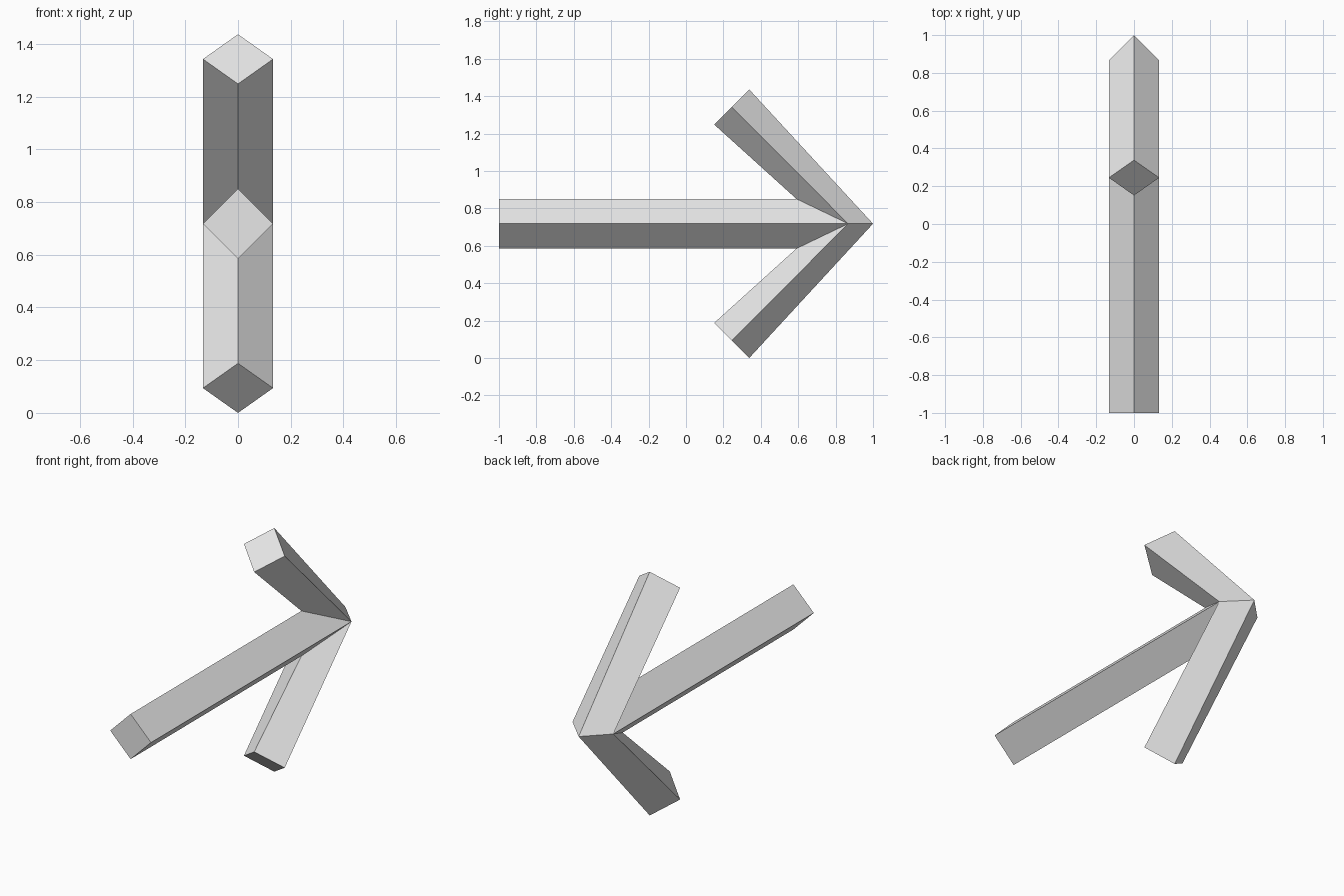
import bpy, bmesh
from mathutils import Vector

if "Cube" in bpy.data.objects:
    bpy.data.objects.remove(bpy.data.objects["Cube"])

C = 0.718    # height of the arrow's axis
R = 0.133    # half diagonal of the square bars

grey = bpy.data.materials.new("light_grey")
grey.diffuse_color = (0.8, 0.8, 0.8, 1.0)
grey.use_nodes = True
grey.node_tree.nodes["Principled BSDF"].inputs["Base Color"].default_value = grey.diffuse_color

# Shared mitre points where the three bars meet (heights relative to the axis)
TIP = (0, 1.0, 0)
RIGHT, LEFT = (R, 1 - R, 0), (-R, 1 - R, 0)
UPPER, LOWER = (0, 0.59, R), (0, 0.59, -R)


def bar(name, end, joint):
    """Four-sided bar from a capped end ring to its mitred joint ring."""
    bm = bmesh.new()
    a = [bm.verts.new(Vector(p) + Vector((0, 0, C))) for p in end]
    b = [bm.verts.new(Vector(p) + Vector((0, 0, C))) for p in joint]
    bm.faces.new(a)
    for i in range(4):
        j = (i + 1) % 4
        bm.faces.new((a[j], a[i], b[i], b[j]))
    # outward normals: the end cap must face away from the joint
    cap = bm.faces[:][0]
    cap.normal_update()
    mid = sum((v.co for v in b), Vector()) / 4
    if cap.normal.dot(cap.calc_center_median() - mid) < 0:
        bmesh.ops.reverse_faces(bm, faces=bm.faces[:])
    mesh = bpy.data.meshes.new(name)
    bm.to_mesh(mesh)
    bm.free()
    mesh.materials.append(grey)
    bpy.context.collection.objects.link(bpy.data.objects.new(name, mesh))


# Long straight shaft
bar("arrow_shaft",
    [(0, -1, R), (R, -1, 0), (0, -1, -R), (-R, -1, 0)],
    [UPPER, RIGHT, LOWER, LEFT])

# Two swept-back head arms, mirrored about the axis
for name, s, crotch in (("upper_head_arm", 1, UPPER), ("lower_head_arm", -1, LOWER)):
    bar(name,
        [(0, 0.338, 0.718 * s), (R, 0.245, 0.624 * s),
         (0, 0.151, 0.53 * s), (-R, 0.245, 0.624 * s)],
        [TIP, RIGHT, crotch, LEFT])
